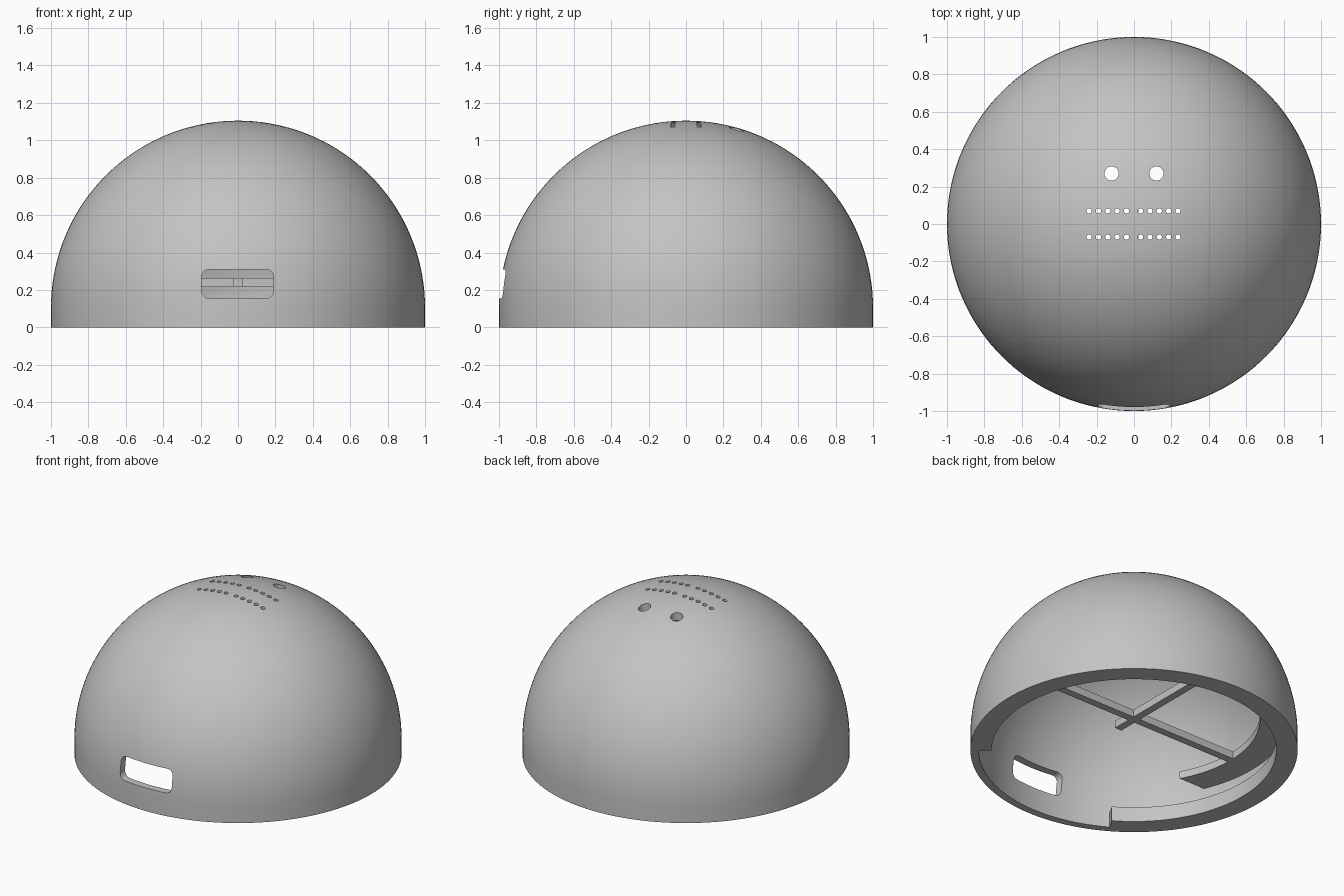
import bpy, bmesh, math
from mathutils import Matrix

if "Cube" in bpy.data.objects:
    bpy.data.objects.remove(bpy.data.objects["Cube"])

grey = bpy.data.materials.new("plain grey")
grey.use_nodes = True
COLOUR = (0.55, 0.55, 0.55, 1)
grey.diffuse_color = COLOUR
grey.node_tree.nodes["Principled BSDF"].inputs["Base Color"].default_value = COLOUR

SEGMENTS = 144
SPRING = 0.105     # height where the dome starts to curve
INNER = 0.95       # cavity radius


def make(name, bm):
    bmesh.ops.remove_doubles(bm, verts=bm.verts, dist=1e-5)
    bmesh.ops.recalc_face_normals(bm, faces=bm.faces)
    mesh = bpy.data.meshes.new(name)
    bm.to_mesh(mesh)
    bm.free()
    mesh.materials.append(grey)
    obj = bpy.data.objects.new(name, mesh)
    bpy.context.collection.objects.link(obj)
    return obj


def lathe(name, profile, start=0, end=360):
    """Sweep a closed (radius, z) outline around z between two angles."""
    bm = bmesh.new()
    steps = round(SEGMENTS * (end - start) / 360)
    rings = []
    for i in range(steps + 1):
        a = math.radians(start + (end - start) * i / steps)
        rings.append([bm.verts.new((r * math.cos(a), r * math.sin(a), z)) for r, z in profile])
    n = len(profile)
    for a, b in zip(rings, rings[1:]):
        for j in range(n):
            k = (j + 1) % n
            if profile[j][0] < 1e-6 and profile[k][0] < 1e-6:
                continue
            if profile[j][0] < 1e-6:
                bm.faces.new((a[j], a[k], b[k]))
            elif profile[k][0] < 1e-6:
                bm.faces.new((a[j], a[k], b[j]))
            else:
                bm.faces.new((a[j], a[k], b[k], b[j]))
    if end - start < 360:
        bm.faces.new(rings[0])
        bm.faces.new(rings[-1])
    return make(name, bm)


def box(name, x0, x1, y0, y1, z0, z1):
    bm = bmesh.new()
    bmesh.ops.create_cube(bm, size=1, matrix=Matrix.Translation(
        ((x0 + x1) / 2, (y0 + y1) / 2, (z0 + z1) / 2)) @ Matrix.Diagonal((x1 - x0, y1 - y0, z1 - z0, 1)))
    return make(name, bm)


def cut(target, cutter):
    mod = target.modifiers.new("cut", 'BOOLEAN')
    mod.operation = 'DIFFERENCE'
    mod.solver = 'EXACT'
    mod.object = cutter
    bpy.context.view_layer.objects.active = target
    bpy.ops.object.modifier_apply(modifier=mod.name)
    bpy.data.objects.remove(cutter)


def arc(radius, steps=36):
    return [(radius * math.cos(i * math.pi / 2 / steps) if i < steps else 0,
             SPRING + radius * math.sin(i * math.pi / 2 / steps)) for i in range(steps + 1)]


# Hollow dome on a short straight skirt
dome = lathe("dome_shell", [(1, 0)] + arc(1) + arc(INNER)[::-1] + [(INNER, 0)])

# Rounded window through the front wall
window = box("window_cutter", -0.195, 0.19, -1.2, -0.6, 0.155, 0.31)
bm = bmesh.new()
bm.from_mesh(window.data)
corners = [e for e in bm.edges if abs(e.verts[0].co.y - e.verts[1].co.y) > 0.1]
bmesh.ops.bevel(bm, geom=corners, offset=0.04, segments=6, profile=0.5, affect='EDGES')
bm.to_mesh(window.data)
bm.free()
cut(dome, window)

# Round holes through the crown: two large, two rows of small ones
holes = [(s * 0.12, 0.27, 0.038) for s in (-1, 1)]
for y in (-0.07, 0.07):
    for i in range(5):
        holes += [(-0.24 + 0.05 * i, y, 0.014), (0.035 + 0.05 * i, y, 0.014)]
bm = bmesh.new()
for x, y, r in holes:
    bmesh.ops.create_cone(bm, cap_ends=True, segments=24, radius1=r, radius2=r,
                          depth=0.6, matrix=Matrix.Translation((x, y, 1)))
cut(dome, make("hole_cutter", bm))

# Locking lip flush with the rim, open at the front
lip = lathe("rim_lip", [(0.87, 0), (INNER + 0.001, 0), (INNER + 0.001, 0.1), (0.87, 0.1)], 320, 599)

# Inner shelf around the back and sides, cut straight at the front
LOW, HIGH = 0.215, 0.265
shelf = lathe("inner_shelf", [(0.77, LOW), (0.96, LOW), (0.96, HIGH), (0.77, HIGH)])
cut(shelf, box("shelf_cutter", -1.2, 1.2, -1.2, -0.37, 0, 0.5))

# Cross bars inside the cavity
box("cross_bar", -0.8, 0.8, -0.025, 0.025, LOW, HIGH)
box("long_bar_front", -0.025, 0.025, -0.15, -0.025, LOW, HIGH)
box("long_bar_back", -0.025, 0.025, 0.025, 0.8, LOW, HIGH)

# Smooth round surfaces, crisp edges
bpy.ops.object.select_all(action='DESELECT')
for obj in (dome, lip, shelf):
    obj.select_set(True)
bpy.context.view_layer.objects.active = dome
bpy.ops.object.shade_smooth_by_angle(angle=math.radians(30))
